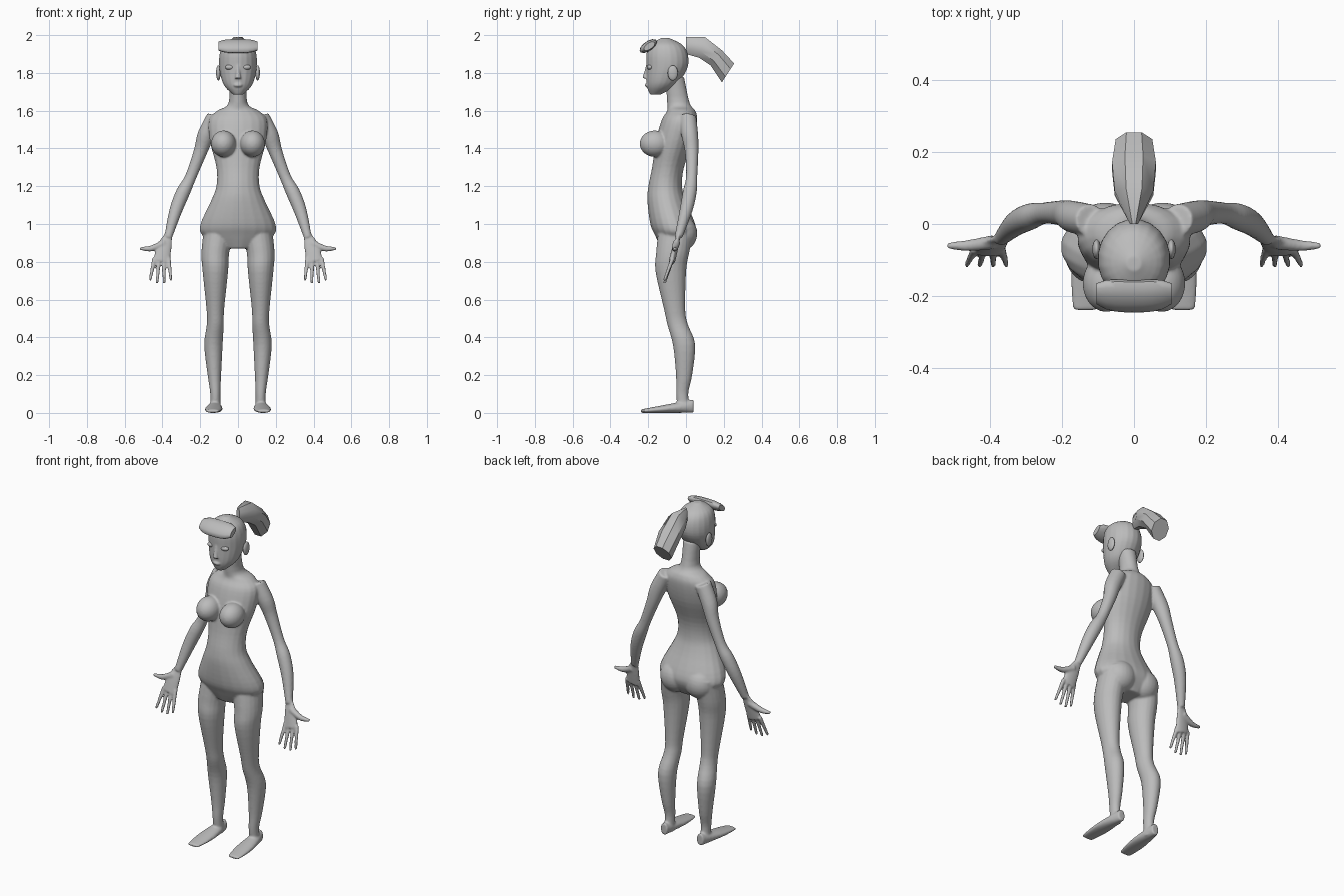
import bpy
import bmesh
import math
from mathutils import Vector, Matrix

default_cube = bpy.data.objects.get("Cube")
if default_cube:
    bpy.data.objects.remove(default_cube, do_unlink=True)

X, Y, Z = Vector((1, 0, 0)), Vector((0, 1, 0)), Vector((0, 0, 1))
GREY = (0.5, 0.5, 0.5, 1)

material = bpy.data.materials.new("plain grey")
material.use_nodes = True
material.diffuse_color = GREY
material.node_tree.nodes["Principled BSDF"].inputs["Base Color"].default_value = GREY


def smooth_path(stations, steps=4):
    """Pass a smooth spline through a list of equally long tuples."""
    points = [Vector(station) for station in stations]
    last = len(points) - 1
    path = []
    for i in range(last):
        before, start = points[max(i - 1, 0)], points[i]
        end, after = points[i + 1], points[min(i + 2, last)]
        tangent_in, tangent_out = (end - before) / 2, (after - start) / 2
        for step in range(steps):
            t = step / steps
            blend = t * t * (3 - 2 * t)
            path.append(start.lerp(end, blend) + tangent_in * t * (1 - t) ** 2
                        - tangent_out * t * t * (1 - t))
    return path + [points[last]]


def skin(bm, rings, sides=20):
    """Skin closed elliptical rings given as (centre, half axis, half axis)."""
    loops = []
    angles = [math.tau * (k + 0.5) / sides for k in range(sides)]
    for centre, across, deep in rings:
        loops.append([bm.verts.new(centre + across * math.cos(a) + deep * math.sin(a))
                      for a in angles])
    faces = [bm.faces.new(reversed(loops[0])), bm.faces.new(loops[-1])]
    for lower, upper in zip(loops, loops[1:]):
        for k in range(sides):
            j = (k + 1) % sides
            faces.append(bm.faces.new((lower[k], lower[j], upper[j], upper[k])))
    bmesh.ops.recalc_face_normals(bm, faces=faces)


def column(bm, stations):
    """Upright central form; stations are (height, half width, front, back)."""
    skin(bm, [(Vector((0, (front + back) / 2, height)), X * width, Y * (back - front) / 2)
              for height, width, front, back in smooth_path(stations)])


def tube(bm, stations, side=1, depth=1):
    """Limb along (x, y, z, radius) stations; depth flattens it from front to back."""
    path = [(Vector((x * side, y, z)), radius) for x, y, z, radius in smooth_path(stations)]
    direction = (path[-1][0] - path[0][0]).normalized()
    across = direction.cross(Y).normalized()
    deep = direction.cross(across) * depth
    skin(bm, [(point, across * radius, deep * radius) for point, radius in path])


def ball(bm, centre, size, side=1):
    """Ellipsoid, mirrored to the right when side is negative."""
    x, y, z = centre
    placement = Matrix.Translation((x * side, y, z)) @ Matrix.Diagonal((*size, 1))
    bmesh.ops.create_uvsphere(bm, u_segments=24, v_segments=14, radius=1, matrix=placement)


def finish(bm, name, voxel=None, angle=180):
    """Turn the bmesh into an object, blending its pieces when a voxel size is given."""
    mesh = bpy.data.meshes.new(name)
    bm.to_mesh(mesh)
    bm.free()
    mesh.materials.append(material)
    part = bpy.data.objects.new(name, mesh)
    bpy.context.collection.objects.link(part)
    bpy.ops.object.select_all(action='DESELECT')
    bpy.context.view_layer.objects.active = part
    part.select_set(True)
    bpy.ops.object.shade_smooth_by_angle(angle=math.radians(angle))
    if voxel:
        remesh = part.modifiers.new("blend", 'REMESH')
        remesh.mode = 'VOXEL'
        remesh.voxel_size = voxel
        remesh.use_smooth_shade = True
        soften = part.modifiers.new("soften", 'SMOOTH')
        soften.factor = 0.5
        soften.iterations = 8


# Torso and neck
body = bmesh.new()
column(body, [(.87, .09, -.13, .01), (.94, .19, -.165, .05), (1, .2, -.19, .05),
              (1.12, .145, -.205, 0), (1.2, .115, -.2, -.02), (1.3, .115, -.18, -.01),
              (1.44, .15, -.16, .04), (1.55, .155, -.13, .06), (1.6, .11, -.1, .05),
              (1.64, .05, -.1, .02), (1.78, .05, -.11, -.01)])

for side in (1, -1):
    # Bust and seat
    ball(body, (.077, -.165, 1.425), (.066, .08, .07), side)
    ball(body, (.08, -.02, .95), (.09, .08, .09), side)

    # Leg
    tube(body, [(.1, -.05, .98, .08), (.12, -.07, .85, .074), (.12, -.08, .75, .068),
                (.12, -.06, .55, .047), (.12, -.045, .47, .045), (.13, -.01, .36, .049),
                (.125, -.01, .2, .036), (.12, -.02, .1, .027), (.12, -.01, .01, .028)],
         side, depth=1.2)

    # Foot, widening and flattening towards the toes
    foot = []
    for step in range(9):
        t = step / 8
        height = .036 - .027 * t
        width = .022 + .025 * math.sin(2.6 * t)
        foot.append((Vector((side * (.12 + .015 * t), .04 - .28 * t, height)), X * width, Z * height))
    skin(body, foot)

    # Arm
    tube(body, [(.12, .01, 1.57, .045), (.17, .02, 1.47, .045), (.2, .03, 1.38, .036),
                (.25, .03, 1.25, .03), (.29, .02, 1.17, .037), (.33, 0, 1.07, .034),
                (.37, -.04, .93, .021)], side)

    # Palm, fingers and thumb
    tube(body, [(.365, -.035, .95, .02), (.39, -.055, .88, .04), (.405, -.075, .8, .045)],
         side, depth=.38)
    for finger in range(4):
        spread = finger - 1.5
        reach = .7 - .015 * (2.25 - spread ** 2) / 2
        tube(body, [(.405 + .025 * spread, -.07, .82, .012),
                    (.41 + .037 * spread, -.115, reach, .008)], side)
    tube(body, [(.39, -.05, .9, .02), (.46, -.06, .87, .016), (.52, -.06, .87, .009)], side)
finish(body, "body", voxel=.0055)

# Head with nose and lips
head = bmesh.new()
column(head, [(1.685, .025, -.19, -.135), (1.72, .064, -.205, -.07), (1.76, .086, -.21, -.03),
              (1.83, .1, -.21, .01), (1.9, .098, -.21, .01), (1.95, .077, -.19, -.02),
              (1.985, .02, -.13, -.09)])
tube(head, [(0, -.2, 1.85, .009), (0, -.21, 1.8, .012), (0, -.215, 1.77, .017)])
ball(head, (0, -.2, 1.735), (.026, .018, .012))
finish(head, "head", voxel=.004)

# Eyes and ears
for side, label in ((1, "left"), (-1, "right")):
    eye = bmesh.new()
    ball(eye, (.043, -.19, 1.83), (.026, .016, .014), side)
    finish(eye, label + "_eye")
    ear = bmesh.new()
    ball(ear, (.104, -.07, 1.8), (.012, .027, .04), side)
    finish(ear, label + "_ear")

# Rolled fringe above the forehead, tapering to its ends
fringe = bmesh.new()
across, deep = Vector((0, .04, .027)), Vector((0, -.012, .02))
roll = []
for step in range(-4, 5):
    t = step / 4
    size = 1.1 - .4 * t ** 4
    roll.append((Vector((.104 * t, -.2 + .006 * t * t, 1.942)), across * size, deep * size))
skin(fringe, roll, sides=12)
finish(fringe, "fringe", angle=50)

# Faceted ponytail from (upper y, upper z, lower y, lower z, half width) stations
ponytail = bmesh.new()
locks = []
for upper_y, upper_z, lower_y, lower_z, width in [
        (0, 1.99, 0, 1.9, .012), (.1, 1.99, .07, 1.88, .058),
        (.19, 1.92, .13, 1.84, .066), (.255, 1.85, .19, 1.75, .055)]:
    upper, lower = Vector((0, upper_y, upper_z)), Vector((0, lower_y, lower_z))
    locks.append(((upper + lower) / 2, X * width, (upper - lower) * .54))
skin(ponytail, locks, sides=8)
finish(ponytail, "ponytail", angle=40)
